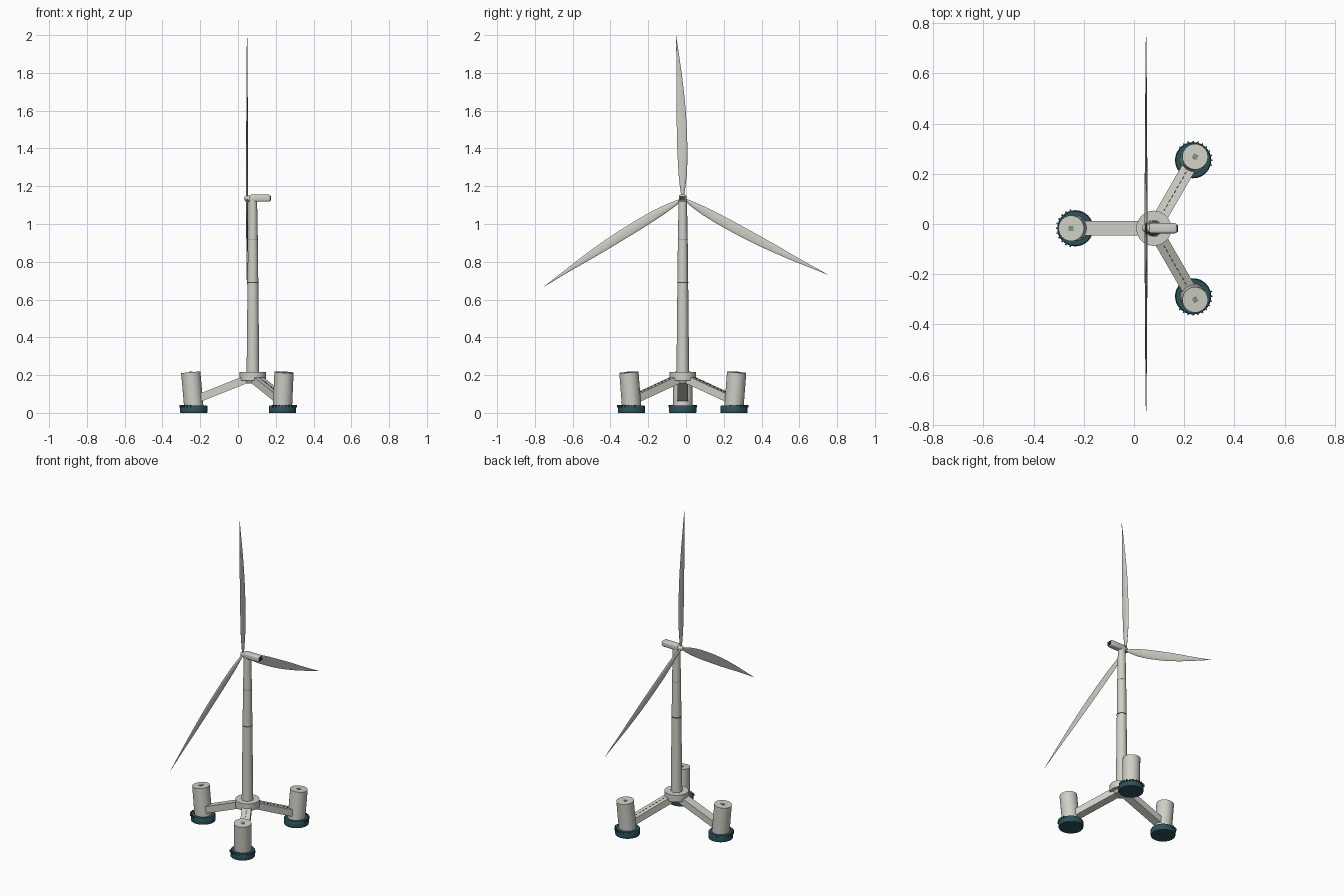
import bpy, bmesh, math
from mathutils import Matrix, Vector

if "Cube" in bpy.data.objects:
    bpy.data.objects.remove(bpy.data.objects["Cube"])


def material(name, rgb):
    m = bpy.data.materials.new(name)
    m.diffuse_color = (*rgb, 1)
    m.use_nodes = True
    m.node_tree.nodes["Principled BSDF"].inputs["Base Color"].default_value = m.diffuse_color
    return m


PALE = material("pale_grey", (0.62, 0.63, 0.57))
TEAL = material("deep_teal", (0.025, 0.085, 0.10))
DARK = material("dark_grey", (0.06, 0.065, 0.065))
MID = material("mid_grey", (0.25, 0.26, 0.25))

CX, CY = 0.079, -0.017          # tower axis
ROTOR = Vector((0.048, CY, 1.134))


def finish(name, bm, mat, matrix=Matrix(), smooth=True):
    bmesh.ops.recalc_face_normals(bm, faces=bm.faces)
    mesh = bpy.data.meshes.new(name)
    bm.to_mesh(mesh)
    bm.free()
    mesh.materials.append(mat)
    if smooth:
        mesh.shade_smooth()
        mesh.set_sharp_from_angle(angle=math.radians(35))
    ob = bpy.data.objects.new(name, mesh)
    bpy.context.collection.objects.link(ob)
    ob.matrix_world = matrix
    return ob


def lathe(name, profile, mat, matrix=Matrix(), sides=32):
    """Closed solid of revolution from (radius, height) pairs."""
    bm = bmesh.new()
    rings = [[bm.verts.new((r * math.cos(2 * math.pi * i / sides),
                            r * math.sin(2 * math.pi * i / sides), z))
              for i in range(sides)] for r, z in profile]
    skin(bm, rings)
    return finish(name, bm, mat, matrix)


def skin(bm, rings):
    n = len(rings[0])
    for a, b in zip(rings, rings[1:]):
        for i in range(n):
            bm.faces.new((a[i], a[(i + 1) % n], b[(i + 1) % n], b[i]))
    bm.faces.new(rings[0])
    bm.faces.new(rings[-1])


def box(name, size, mat, matrix, bevel=0):
    bm = bmesh.new()
    bmesh.ops.create_cube(bm, size=1)
    bmesh.ops.scale(bm, vec=size, verts=bm.verts)
    if bevel:
        bmesh.ops.bevel(bm, geom=bm.edges[:], offset=bevel, segments=3,
                        profile=0.5, affect='EDGES')
    return finish(name, bm, mat, matrix, bevel > 0)


T = Matrix.Translation
centre = T((CX, CY, 0))

# Tower with its joints, and the central collar
lathe("tower", [(0.034, 0.17), (0.0285, 0.69), (0.026, 0.92), (0.022, 1.125)],
      PALE, centre)
lathe("lower_joint", [(0.0292, 0.687), (0.0292, 0.693)], DARK, centre)
lathe("upper_joint", [(0.0264, 0.918), (0.0264, 0.921)], MID, centre)
lathe("collar", [(0.07, 0.172), (0.07, 0.216)], PALE, centre, 40)
lathe("collar_underside", [(0.04, 0.155), (0.05, 0.173)], PALE, centre)

# Three arms with floats, built along local +x
for k, angle in enumerate((60, 180, 300)):
    turn = centre @ Matrix.Rotation(math.radians(angle), 4, 'Z')
    slope = math.atan(0.4)
    arm = turn @ T((0.16, 0, 0.128)) @ Matrix.Rotation(slope, 4, 'Y')
    box("arm", (0.30, 0.056, 0.041), PALE, arm)
    if angle != 180:
        # Dashed walkway line
        for i in range(9):
            box("walkway_dash", (0.012, 0.004, 0.002), DARK,
                arm @ T((-0.09 + 0.023 * i, 0, 0.0212)))

    # Float leans outwards
    lean = turn @ T((0.313, 0, 0.03)) @ Matrix.Rotation(math.radians(5), 4, 'Y')
    lathe("float", [(0.051, 0.0), (0.051, 0.186)], PALE, lean, 40)
    box("float_hatch", (0.02, 0.02, 0.004), MID, lean @ T((0, 0, 0.187)))

    # Foot plate with teeth round its outer half
    foot = turn @ T((0.313, 0, 0))
    lathe("foot", [(0.071, 0), (0.072, 0.004), (0.072, 0.034), (0.068, 0.04)],
          TEAL, foot, 40)
    for i in range(11):
        a = math.radians(-75 + 15 * i)
        box("foot_tooth", (0.012, 0.006, 0.012), TEAL,
            foot @ Matrix.Rotation(a, 4, 'Z') @ T((0.071, 0, 0.035)))

# Nacelle with a louvred rear end
box("nacelle", (0.112, 0.04, 0.037), PALE, T((0.116, CY, 1.1365)), 0.009)
box("rear_vent", (0.003, 0.028, 0.025), DARK, T((0.172, CY, 1.1365)))
for i in range(3):
    box("vent_slat", (0.003, 0.028, 0.003), TEAL,
        T((0.1735, CY, 1.1285 + 0.008 * i)))

# Rotor hub along x, with a rounded nose towards -x
lathe("rotor_hub", [(0.004, -0.015), (0.011, -0.012), (0.016, -0.004),
                    (0.017, 0.016)],
      PALE, T(ROTOR) @ Matrix.Rotation(math.pi / 2, 4, 'Y'), 24)

# Blade stations: distance, trailing edge, leading edge, half thickness
STATIONS = [(0.008, -0.007, 0.007, 0.006), (0.03, -0.009, 0.010, 0.006),
            (0.07, -0.013, 0.018, 0.006), (0.13, -0.017, 0.027, 0.006),
            (0.20, -0.018, 0.033, 0.0055), (0.28, -0.018, 0.036, 0.005),
            (0.38, -0.016, 0.037, 0.0045), (0.47, -0.014, 0.035, 0.004),
            (0.56, -0.011, 0.030, 0.0035), (0.64, -0.007, 0.024, 0.003),
            (0.74, -0.003, 0.014, 0.0025), (0.82, -0.001, 0.006, 0.0015),
            (0.867, -0.0005, 0.001, 0.0007)]
for angle in (92.4, 212.4, 332.4):
    a = math.radians(angle)
    along = Vector((0, math.cos(a), math.sin(a)))
    across = Vector((0, math.sin(a), -math.cos(a)))
    bm = bmesh.new()
    rings = []
    for d, lo, hi, t in STATIONS:
        ring = []
        for i in range(12):
            p = 2 * math.pi * i / 12
            v = (lo + hi) / 2 + (hi - lo) / 2 * math.cos(p)
            ring.append(bm.verts.new(along * d + across * v
                                     + Vector((t * math.sin(p), 0, 0))))
        rings.append(ring)
    skin(bm, rings)
    finish("blade", bm, PALE, T(ROTOR))
